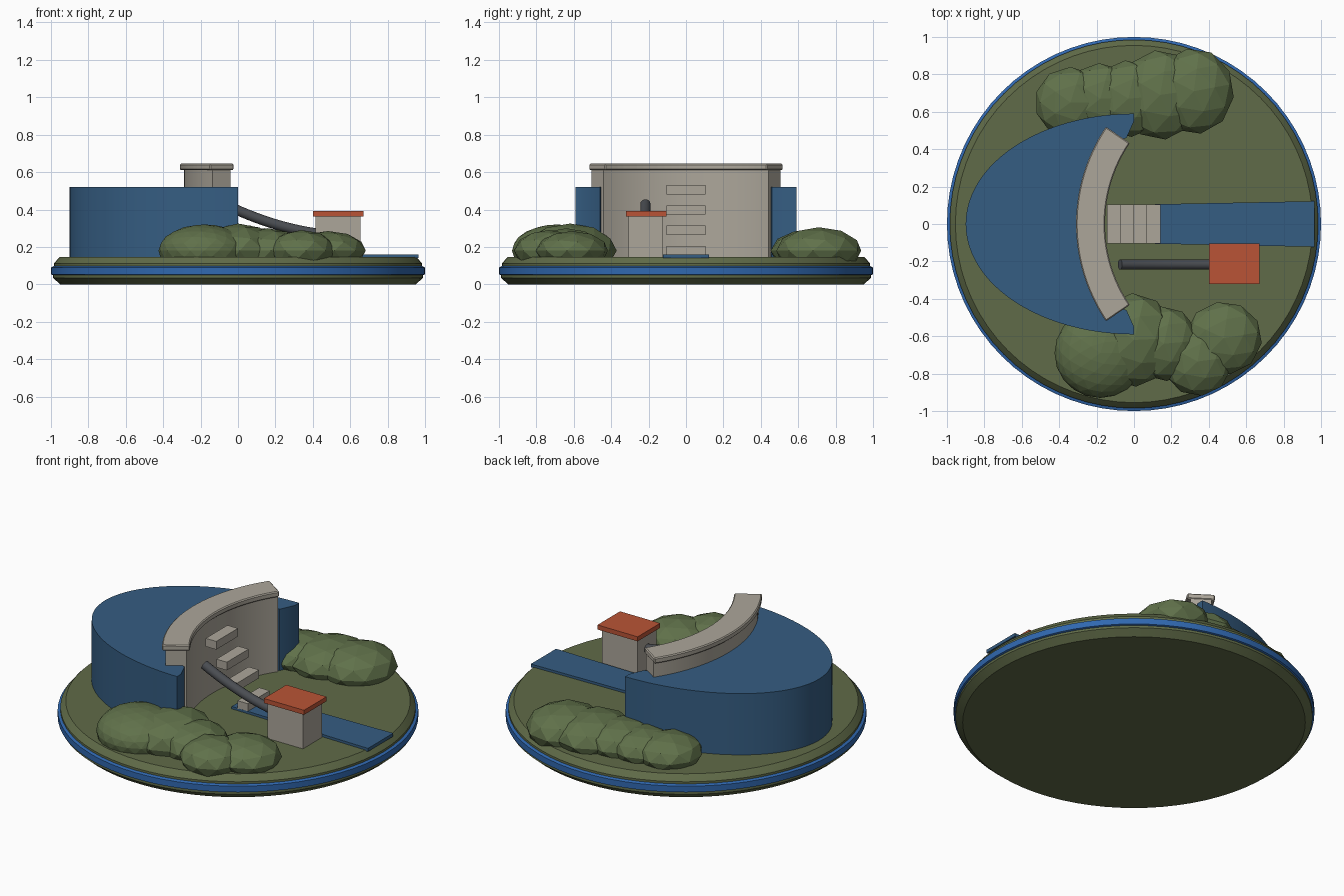
import bpy, bmesh, math
from mathutils import Matrix

if "Cube" in bpy.data.objects:
    bpy.data.objects.remove(bpy.data.objects["Cube"])


def material(name, rgb):
    lin = [((c / 255 + 0.055) / 1.055) ** 2.4 for c in rgb]
    m = bpy.data.materials.new(name)
    m.diffuse_color = (*lin, 1)
    m.use_nodes = True
    m.node_tree.nodes["Principled BSDF"].inputs["Base Color"].default_value = m.diffuse_color
    return m


GRASS = material("grass green", (96, 107, 72))
BUSH = material("bush green", (96, 113, 74))
WATER = material("water blue", (53, 93, 130))
BAND = material("rim blue", (48, 104, 176))
STONE = material("concrete grey", (172, 166, 154))
ROOF = material("roof orange", (186, 84, 54))
PIPE = material("pipe dark grey", (74, 77, 82))


def finish(name, bm, mat, smooth=False):
    bmesh.ops.recalc_face_normals(bm, faces=bm.faces)
    me = bpy.data.meshes.new(name)
    bm.to_mesh(me)
    bm.free()
    me.materials.append(mat)
    ob = bpy.data.objects.new(name, me)
    bpy.context.collection.objects.link(ob)
    if smooth:
        bpy.ops.object.select_all(action='DESELECT')
        ob.select_set(True)
        bpy.context.view_layer.objects.active = ob
        bpy.ops.object.shade_smooth_by_angle(angle=math.radians(30))
    return ob


def lathe(name, profile, mat, n=72):
    bm = bmesh.new()
    rings = [[bm.verts.new((r * math.cos(i * math.tau / n), r * math.sin(i * math.tau / n), z))
              for i in range(n)] for r, z in profile]
    for a, b in zip(rings, rings[1:]):
        for i in range(n):
            bm.faces.new((a[i], a[(i + 1) % n], b[(i + 1) % n], b[i]))
    bm.faces.new(rings[0])
    bm.faces.new(rings[-1])
    return finish(name, bm, mat, True)


def prism(name, outline, z0, z1, mat, smooth=False):
    bm = bmesh.new()
    face = bm.faces.new([bm.verts.new((x, y, z0)) for x, y in outline])
    top = bmesh.ops.extrude_face_region(bm, geom=[face])["geom"]
    bmesh.ops.translate(bm, vec=(0, 0, z1 - z0),
                        verts=[v for v in top if isinstance(v, bmesh.types.BMVert)])
    return finish(name, bm, mat, smooth)


def box(name, x0, x1, y0, y1, z0, z1, mat):
    return prism(name, [(x0, y0), (x1, y0), (x1, y1), (x0, y1)], z0, z1, mat)


def arc(radius, half_angle, n=24):
    # arc bulging towards -x, about the centre of the dam curve
    pts = []
    for i in range(n + 1):
        a = math.radians(-half_angle + 2 * half_angle * i / n)
        pts.append((0.615 - radius * math.cos(a), radius * math.sin(a)))
    return pts


# round base with a blue rim
lathe("base_lower", [(0.95, 0), (0.99, 0.035), (0.99, 0.055)], GRASS)
lathe("base_rim", [(0.985, 0.047), (1.0, 0.053), (1.0, 0.09), (0.985, 0.097)], BAND)
lathe("base_top", [(0.985, 0.09), (0.985, 0.11), (0.96, 0.14), (0.955, 0.145)], GRASS)

# reservoir: half ellipse closed against the dam
shore = [(-0.9 * math.sin(math.pi * i / 48), 0.59 * math.cos(math.pi * i / 48)) for i in range(49)]
inner = [(0, -0.55), (-0.04, -0.46)] + arc(0.85, 31) + [(-0.04, 0.46), (0, 0.55)]
prism("reservoir", shore + inner, 0.14, 0.52, WATER, True)

# curved dam wall and its coping
prism("dam_wall", arc(0.905, 34) + arc(0.79, 34)[::-1], 0.14, 0.612, STONE, True)
cap = prism("dam_coping", arc(0.925, 34.2) + arc(0.77, 34.2)[::-1], 0.61, 0.645, STONE)
bev = cap.modifiers.new("edge", 'BEVEL')
bev.width = 0.006
bev.segments = 1

# stepped spillway blocks
for i in range(4):
    x, z = -0.145 + 0.0715 * i, 0.48 - 0.108 * i
    box(f"spillway_step_{i + 1}", x, x + 0.0715, -0.105, 0.105, z, z + 0.05, STONE)

# river channel
prism("river", [(0.03, -0.104), (0.965, -0.122), (0.965, 0.122), (0.03, 0.104)], 0.14, 0.16, WATER)

# power house
box("house_walls", 0.415, 0.655, -0.308, -0.125, 0.14, 0.366, STONE)
box("house_roof", 0.4, 0.672, -0.322, -0.104, 0.363, 0.391, ROOF)

# curved feed pipe
bm = bmesh.new()
p0, p1, p2, n = (-0.075, 0.43), (0.19, 0.30), (0.45, 0.268), 12
prev = None
for i in range(n + 1):
    t = i / n
    x, z = [(1 - t) ** 2 * a + 2 * t * (1 - t) * b + t * t * c for a, b, c in zip(p0, p1, p2)]
    dx, dz = [(1 - t) * (b - a) + t * (c - b) for a, b, c in zip(p0, p1, p2)]
    l = math.hypot(dx, dz)
    ring = []
    for k in range(16):
        a = k * math.tau / 16
        s, c = 0.027 * math.sin(a), 0.027 * math.cos(a)
        ring.append(bm.verts.new((x - s * dz / l, -0.217 + c, z + s * dx / l)))
    if prev:
        for k in range(16):
            bm.faces.new((prev[k], prev[(k + 1) % 16], ring[(k + 1) % 16], ring[k]))
    else:
        bm.faces.new(ring)
    prev = ring
bm.faces.new(prev)
finish("feed_pipe", bm, PIPE, True)


# faceted bushes: squashed low-poly spheres (x, y, rx, ry, height)
def bushes(name, lobes):
    bm = bmesh.new()
    for i, (x, y, rx, ry, h) in enumerate(lobes):
        m = (Matrix.Translation((x, y, 0.18)) @ Matrix.Diagonal((rx, ry, h - 0.18, 1))
             @ Matrix.Rotation(i * 1.3, 4, 'Z'))
        bmesh.ops.create_icosphere(bm, subdivisions=3 if rx > 0.24 else 2, radius=1, matrix=m)
    finish(name, bm, BUSH)


bushes("bush_back", [(-0.34, 0.65, 0.19, 0.19, 0.285), (-0.18, 0.67, 0.19, 0.19, 0.28),
                     (-0.03, 0.67, 0.2, 0.205, 0.29), (0.14, 0.69, 0.22, 0.24, 0.30),
                     (0.32, 0.71, 0.215, 0.23, 0.305)])
bushes("bush_front", [(-0.18, -0.69, 0.245, 0.24, 0.32), (0.0, -0.62, 0.22, 0.25, 0.325),
                      (0.16, -0.64, 0.19, 0.2, 0.30), (0.34, -0.735, 0.185, 0.185, 0.29),
                      (0.48, -0.61, 0.205, 0.195, 0.285)])
